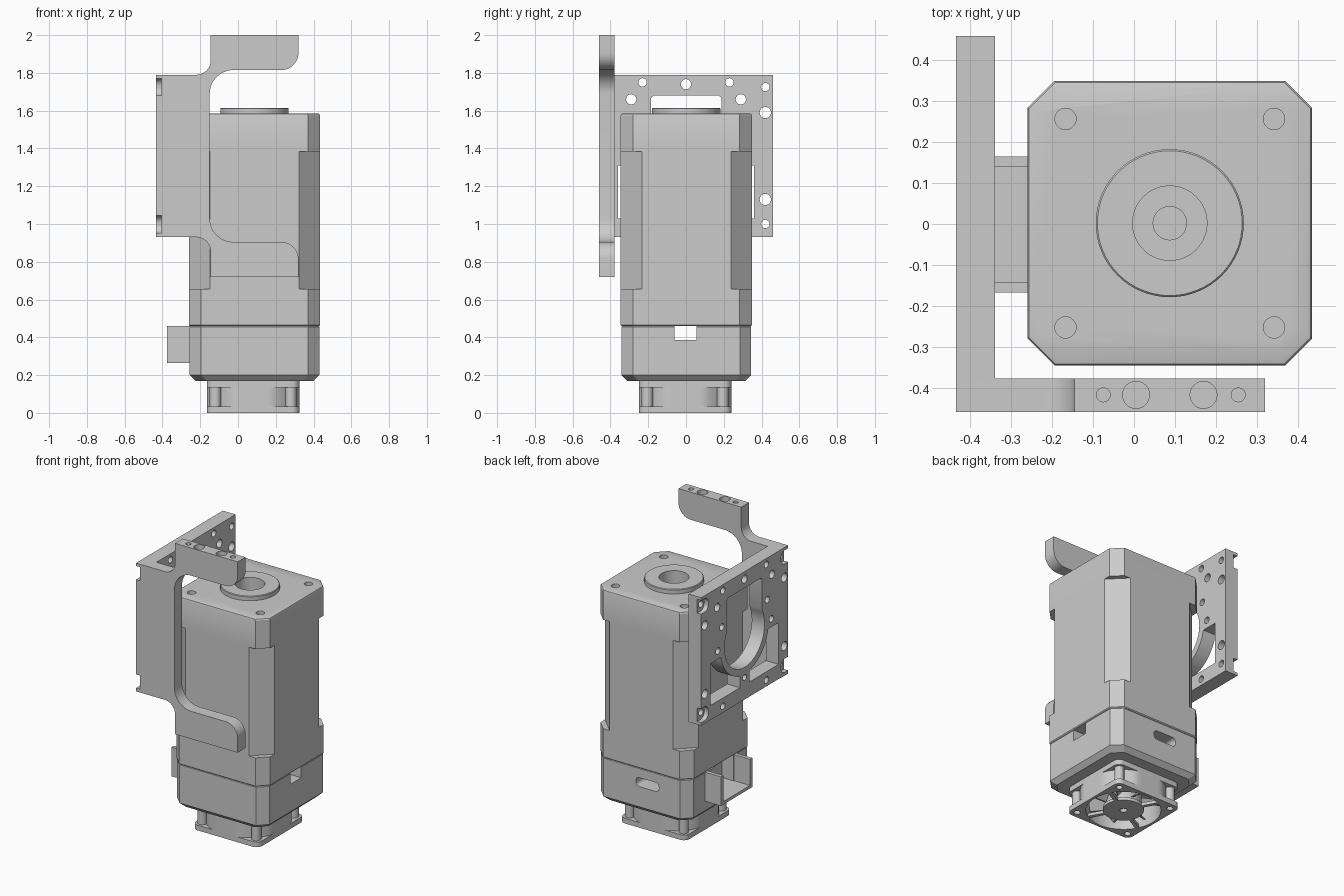
import bpy
import bmesh
from math import pi, cos, sin, tan, radians
from mathutils import Vector, Matrix

cube = bpy.data.objects.get("Cube")
if cube:
    bpy.data.objects.remove(cube, do_unlink=True)

grey = bpy.data.materials.new("plain_grey")
grey.use_nodes = True
COLOUR = (0.6, 0.6, 0.6, 1)
grey.diffuse_color = COLOUR
next(n for n in grey.node_tree.nodes if n.type == 'BSDF_PRINCIPLED').inputs["Base Color"].default_value = COLOUR

parts = []


def loft(name, rings, keep=True):
    """Skin a stack of equal-length point loops and cap both ends."""
    bm = bmesh.new()
    loops = [[bm.verts.new(p) for p in ring] for ring in rings]
    n = len(loops[0])
    for a, b in zip(loops, loops[1:]):
        for i in range(n):
            j = (i + 1) % n
            bm.faces.new((a[i], a[j], b[j], b[i]))
    bm.faces.new(loops[0][::-1])
    bm.faces.new(loops[-1])
    bmesh.ops.recalc_face_normals(bm, faces=bm.faces[:])
    mesh = bpy.data.meshes.new(name)
    bm.to_mesh(mesh)
    bm.free()
    mesh.materials.append(grey)
    obj = bpy.data.objects.new(name, mesh)
    bpy.context.collection.objects.link(obj)
    if keep:
        parts.append(obj)
    else:
        obj.hide_render = True
    return obj


def prism(name, outline, lo, hi, axis='z', keep=True):
    place = {'z': lambda a, b, h: (a, b, h),
             'y': lambda a, b, h: (a, h, b),
             'x': lambda a, b, h: (h, a, b)}[axis]
    return loft(name, [[place(a, b, h) for a, b in outline] for h in (lo, hi)], keep)


def rect(a0, a1, b0, b1):
    return [(a0, b0), (a1, b0), (a1, b1), (a0, b1)]


def circle(a, b, r, n=32):
    return [(a + r * cos(2 * pi * i / n), b + r * sin(2 * pi * i / n)) for i in range(n)]


def rounded(corners, steps=8):
    """Outline from (a, b, radius) corners."""
    out = []
    for i, (a, b, r) in enumerate(corners):
        p = Vector((a, b))
        if r == 0:
            out.append((a, b))
            continue
        u = (Vector(corners[i - 1][:2]) - p).normalized()
        v = (Vector(corners[(i + 1) % len(corners)][:2]) - p).normalized()
        half = u.angle(v) / 2
        centre = p + (u + v).normalized() * (r / sin(half))
        s = p + u * (r / tan(half)) - centre
        e = p + v * (r / tan(half)) - centre
        for k in range(steps + 1):
            out.append(tuple(centre + s.lerp(e, k / steps).normalized() * r))
    return out


def cut(obj, cutter):
    mod = obj.modifiers.new("cut", 'BOOLEAN')
    mod.operation = 'DIFFERENCE'
    mod.solver = 'EXACT'
    mod.object = cutter
    bpy.context.view_layer.objects.active = obj
    bpy.ops.object.modifier_apply(modifier=mod.name)
    bpy.data.objects.remove(cutter, do_unlink=True)


def carve(obj, outline, lo, hi, axis='z'):
    cut(obj, prism("cutter", outline, lo, hi, axis, False))


MX, MY = 0.0875, 0.002


def octagon(half, ch, z):
    k = half - ch
    pts = [(half, -k), (half, k), (k, half), (-k, half),
           (-half, k), (-half, -k), (-k, -half), (k, -half)]
    return [(MX + a, MY + b, z) for a, b in pts]


# Motor body with wider chamfers along the middle of each corner
motor = loft("motor_body", [octagon(0.3475 - i, 0.065, z) for z, i in
                            ((0.46, 0.005), (0.466, 0), (1.575, 0), (1.582, 0.003), (1.585, 0.01))])
for i in range(4):
    corner = prism("cutter", rect(0.412, 0.6, -0.2, 0.2), 0.655, 1.385, 'z', False)
    corner.data.transform(Matrix.Translation((MX, MY, 0)) @ Matrix.Rotation(radians(45 + 90 * i), 4, 'Z'))
    cut(motor, corner)
for sx in (-1, 1):
    for sy in (-1, 1):
        carve(motor, circle(MX + sx * 0.255, MY + sy * 0.255, 0.026), 1.5, 1.7)

# Pilot ring and shaft bore
ring = loft("pilot_ring", [[(*p, z) for p in circle(MX, MY, r, 64)] for z, r in
                           ((1.57, 0.181), (1.611, 0.181), (1.615, 0.177))])
for obj in (motor, ring):
    carve(obj, circle(MX, MY, 0.091, 48), 1.42, 1.7)
prism("shaft_end", circle(MX, MY, 0.042), 1.41, 1.44)

# Lower housing with cable openings
cap = loft("lower_housing", [octagon(0.343 - i, 0.06, z) for z, i in
                             ((0.17, 0.03), (0.2, 0), (0.456, 0), (0.46, 0.003))])
carve(cap, rect(-0.06, 0.055, 0.385, 0.5), -0.6, 0.6, 'x')
carve(cap, rect(-0.14, 0.14, 0.285, 0.5), -0.4, -0.17, 'x')
slot = [(a, b, 0.025) for a, b in rect(-0.04, 0.13, 0.335, 0.395)]
carve(cap, rounded(slot), 0.2, 0.5, 'y')

# Open connector tray on the side
prism("connector_tray", [(-0.168, 0.265), (0.165, 0.265), (0.165, 0.46), (0.14, 0.46),
                         (0.14, 0.285), (-0.143, 0.285), (-0.143, 0.46), (-0.168, 0.46)],
      -0.375, -0.255, 'x')

# Bracket arm: one upper half profile, mirrored about the middle height
MID = 1.36
upper = [(-0.435, 1.79, 0), (-0.145, 1.79, 0.075), (-0.145, 2.0, 0), (0.32, 2.0, 0),
         (0.32, 1.815, 0.09), (-0.15, 1.815, 0.125)]
lower = [(a, 2 * MID - b, r) for a, b, r in reversed(upper)]
arm = prism("bracket_arm", rounded(upper + lower), -0.46, -0.378, 'y')
for x, r in ((-0.075, 0.017), (0.005, 0.033), (0.17, 0.033), (0.255, 0.017)):
    carve(arm, circle(x, -0.418, r, 24), 1.92, 2.1)
    carve(arm, circle(x, -0.418, r, 24), 0.6, 0.8)

# Bracket plate with arched window, two lower windows and holes
X0, X1 = -0.435, -0.34
plate = prism("bracket_plate", rect(-0.379, 0.46, 0.932, 1.79), X0, X1, 'x')
window = [(a, b, 0.02) for a, b in rect(-0.185, 0.188, 1.38, 1.68)]
carve(plate, rounded(window, 4), -0.5, -0.3, 'x')
carve(plate, circle(0, MID, 0.212, 48), -0.5, -0.3, 'x')
for s in (-1, 1):
    side = prism("cutter", rect(*sorted((s * 0.05, s * 0.36)), 1.03, 1.31), -0.5, -0.3, 'x', False)
    carve(side, circle(0, MID, 0.256, 48), -0.6, -0.2, 'x')
    cut(plate, side)
holes = [(0, 1.74, 0.027), (0, 1.08, 0.02)]
for s in (-1, 1):
    holes += [(s * 0.23, 1.75, 0.022), (s * 0.29, 1.66, 0.027), (s * 0.24, 1.51, 0.022),
              (s * 0.283, 1.365, 0.022), (s * 0.23, 0.975, 0.022)]
for z, r in ((1.725, 0.022), (1.59, 0.03), (1.13, 0.03), (1.0, 0.022)):
    holes.append((0.42, z, r))
    carve(arm, circle(-0.42, z, r, 24), -0.5, -0.37, 'x')
for y, z, r in holes:
    carve(plate, circle(y, z, r, 24), -0.5, -0.3, 'x')

# Corner recesses open to the plate's edges
for z in (1.725, 0.998):
    for obj, s in ((plate, 1), (arm, -1)):
        pocket = [(s * 0.385, z - 0.046, 0.04), (s * 0.5, z - 0.046, 0),
                  (s * 0.5, z + 0.046, 0), (s * 0.385, z + 0.046, 0.04)]
        carve(obj, rounded(pocket), -0.5, -0.405, 'x')

# Cooling fan frame: two flanges, round housing and corner posts
FX, FY, FH = 0.08, -0.005, 0.245
flange = rounded([(a, b, 0.04) for a, b in rect(FX - FH, FX + FH, FY - FH, FY + FH)])
housing = []
for i in range(72):
    c, s = cos(2 * pi * i / 72), sin(2 * pi * i / 72)
    r = min(FH / max(abs(c), abs(s)), 0.264)
    housing.append((FX + r * c, FY + r * s))
frame = [prism("fan_bottom_flange", flange, 0, 0.035),
         prism("fan_housing", housing, 0.035, 0.135),
         prism("fan_top_flange", flange, 0.135, 0.172)]
for obj in frame:
    carve(obj, circle(FX, FY, 0.228, 48), -0.1, 0.3)
for sx in (-1, 1):
    for sy in (-1, 1):
        x, y = FX + sx * 0.2, FY + sy * 0.2
        prism("fan_post", circle(x, y, 0.03, 20), 0.03, 0.14)
        carve(frame[0], circle(x, y, 0.02, 20), -0.1, 0.028)

# Fan hub, blades and spokes
hub = prism("fan_hub", circle(FX, FY, 0.11, 40), 0.025, 0.15)
disc = prism("fan_hub_disc", circle(FX, FY, 0.125, 40), 0.002, 0.022)
for obj in (hub, disc):
    carve(obj, circle(FX, FY, 0.022, 20), -0.1, 0.08)


def radial(name, section, lo, hi, count, start):
    for i in range(count):
        obj = prism(name, section, lo, hi, 'x')
        obj.data.transform(Matrix.Translation((FX, FY, 0)) @ Matrix.Rotation(start + 2 * pi * i / count, 4, 'Z'))


radial("fan_blade", [(-0.05, 0.04), (-0.04, 0.04), (0.05, 0.13), (0.04, 0.13)], 0.09, 0.215, 7, 0)
radial("fan_spoke", rect(-0.012, 0.012, 0.002, 0.022), 0.11, 0.235, 4, 0.5)

# Smooth round surfaces, keep edges sharp
bpy.ops.object.select_all(action='DESELECT')
for obj in parts:
    obj.select_set(True)
bpy.context.view_layer.objects.active = motor
bpy.ops.object.shade_smooth_by_angle(angle=radians(30))
